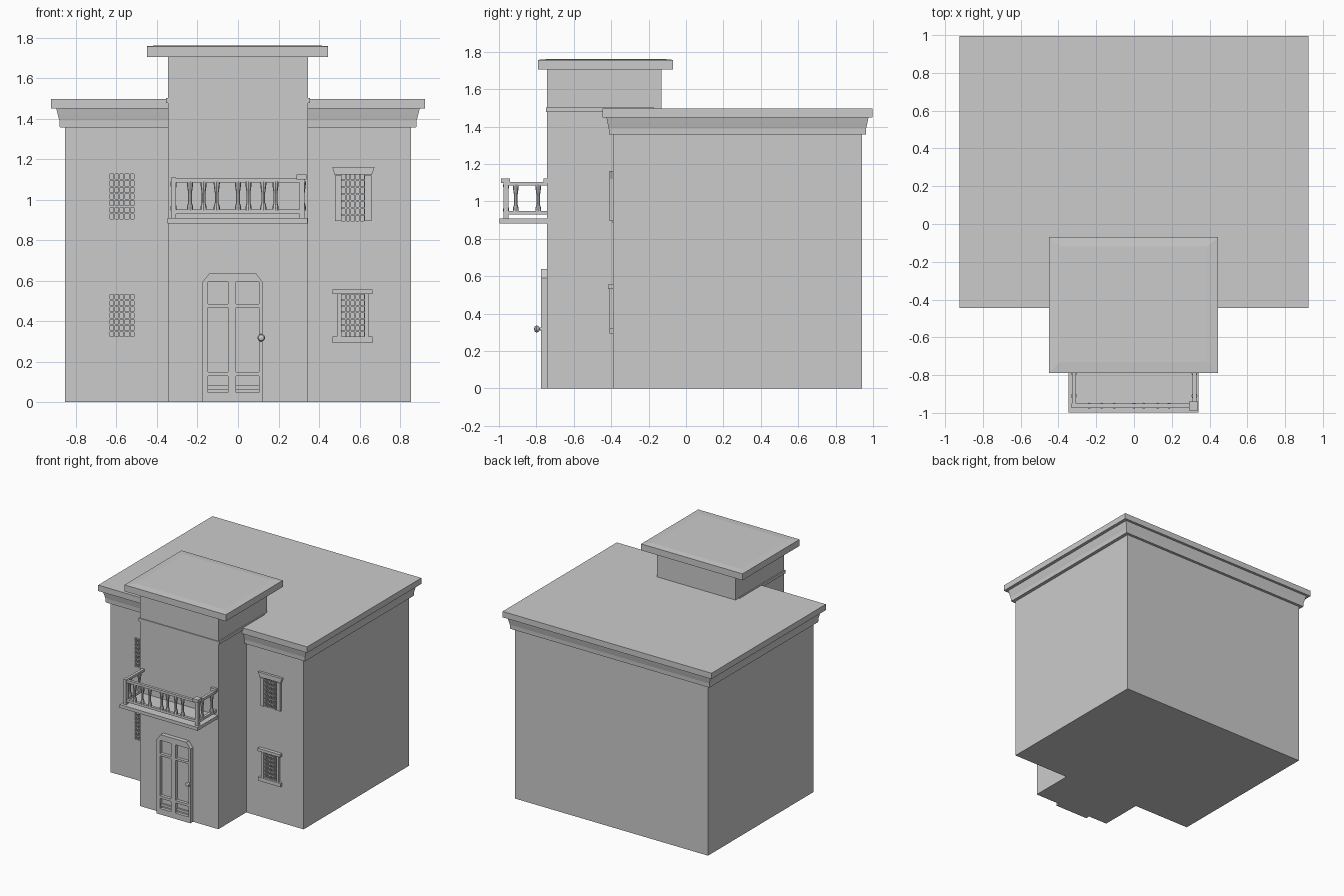
import bpy, bmesh, math
from mathutils import Matrix

if "Cube" in bpy.data.objects:
    bpy.data.objects.remove(bpy.data.objects["Cube"])


def finish(name, bm):
    bmesh.ops.recalc_face_normals(bm, faces=bm.faces)
    me = bpy.data.meshes.new(name)
    bm.to_mesh(me)
    bm.free()
    ob = bpy.data.objects.new(name, me)
    bpy.context.collection.objects.link(ob)
    return ob


def boxes(name, items):
    """Boxes given as (x0, x1, y0, y1, z0, z1), joined in one object."""
    bm = bmesh.new()
    for x0, x1, y0, y1, z0, z1 in items:
        m = Matrix.Translation(((x0 + x1) / 2, (y0 + y1) / 2, (z0 + z1) / 2))
        bmesh.ops.create_cube(bm, size=1, matrix=m @ Matrix.Diagonal((x1 - x0, y1 - y0, z1 - z0, 1)))
    return finish(name, bm)


def stack(name, rings):
    """Loft rectangles (x0, x1, y0, y1, z) from bottom to top."""
    bm = bmesh.new()
    prev = None
    for i, (x0, x1, y0, y1, z) in enumerate(rings):
        ring = [bm.verts.new(p) for p in ((x0, y0, z), (x1, y0, z), (x1, y1, z), (x0, y1, z))]
        if prev:
            for k in range(4):
                bm.faces.new((prev[k], prev[(k + 1) % 4], ring[(k + 1) % 4], ring[k]))
        if i in (0, len(rings) - 1):
            bm.faces.new(ring)
        prev = ring
    return finish(name, bm)


def plate(name, outline, y0, y1):
    """Extrude an (x, z) outline along y."""
    bm = bmesh.new()
    face = bm.faces.new([bm.verts.new((x, y0, z)) for x, z in outline])
    new = bmesh.ops.extrude_face_region(bm, geom=[face])['geom']
    bmesh.ops.translate(bm, vec=(0, y1 - y0, 0), verts=[v for v in new if isinstance(v, bmesh.types.BMVert)])
    return finish(name, bm)


def lathe(name, centres, profile, segs, axis_rot=Matrix()):
    """Revolve an (r, h) profile at each centre."""
    bm = bmesh.new()
    for c in centres:
        m = Matrix.Translation(c) @ axis_rot
        prev = None
        for i, (r, h) in enumerate(profile):
            ring = [bm.verts.new(m @ Matrix.Rotation(2 * math.pi * k / segs, 4, 'Z') @ Matrix.Translation((r, 0, h))
                                 .to_translation()) for k in range(segs)]
            if prev:
                for k in range(segs):
                    bm.faces.new((prev[k], prev[(k + 1) % segs], ring[(k + 1) % segs], ring[k]))
            if i in (0, len(profile) - 1):
                bm.faces.new(ring)
            prev = ring
    return finish(name, bm)


def cut(ob, items):
    cutter = boxes(ob.name + "_cutter", items)
    cutter.hide_render = True
    cutter.hide_set(True)
    mod = ob.modifiers.new("openings", 'BOOLEAN')
    mod.operation, mod.solver, mod.object = 'DIFFERENCE', 'EXACT', cutter
    bpy.context.view_layer.objects.active = ob
    bpy.ops.object.modifier_apply(modifier=mod.name)
    bpy.data.objects.remove(cutter)


# main block with shallow window recesses
F = -0.39
windows = [(-0.637, -0.51, 0.9, 1.13), (-0.637, -0.51, 0.32, 0.535),
           (0.508, 0.625, 0.89, 1.13), (0.508, 0.625, 0.32, 0.535)]
body = boxes("main_block", [(-0.853, 0.853, F, 0.94, 0, 1.37)])
cut(body, [(a, b, F - 0.02, F + 0.02, c, d) for a, b, c, d in windows])

# window lattices
for n, (a, b, c, d) in enumerate(windows):
    t = 0.004
    bars = []
    for i in range(6):
        x = a + (b - a) * i / 5
        bars.append((x - t, x + t, F - 0.006, F + 0.012, c, d))
    for j in range(8):
        z = c + (d - c) * j / 7
        bars.append((a, b, F - 0.004, F + 0.01, z - t, z + t))
    boxes("window_lattice_%d" % n, bars)

# framed windows on the right wing
boxes("upper_window_jambs", [(0.478, 0.51, F - 0.018, F, 0.895, 1.12),
                             (0.624, 0.658, F - 0.018, F, 0.895, 1.12)])
plate("upper_window_head", [(0.482, 1.125), (0.656, 1.125), (0.66, 1.12), (0.675, 1.162), (0.465, 1.162), (0.478, 1.12)],
      F - 0.02, F)
boxes("lower_window_frame", [(0.488, 0.51, F - 0.018, F, 0.32, 0.54),
                             (0.624, 0.645, F - 0.018, F, 0.32, 0.54),
                             (0.466, 0.663, F - 0.02, F, 0.293, 0.323),
                             (0.466, 0.663, F - 0.028, F, 0.533, 0.556)])

# stepped cornice and flat roof
def around(o, z):
    return (-0.853 - o, 0.853 + o, F - o * 0.8, 0.94 + o * 0.8, z)
stack("cornice", [around(0.027, 1.357), around(0.029, 1.39), around(0.037, 1.42), around(0.045, 1.452)])
stack("roof_slab", [around(0.07, 1.45), around(0.07, 1.497)])

# entrance tower, trim band and cap
boxes("entrance_tower", [(-0.346, 0.346, -0.742, -0.13, 0, 1.71)])
boxes("tower_band", [(-0.355, 0.355, -0.749, -0.17, 1.478, 1.502)])
stack("tower_cap", [(-0.45, 0.445, -0.79, -0.07, 1.705), (-0.45, 0.445, -0.79, -0.07, 1.757),
                    (-0.39, 0.385, -0.73, -0.12, 1.762)])

# door with chamfered head and sunk panels
door = plate("door", [(-0.176, 0), (0.122, 0), (0.122, 0.592), (0.087, 0.638), (-0.14, 0.638), (-0.176, 0.592)],
             -0.776, -0.74)
cut(door, [(a, b, -0.8, -0.752, c, d) for a, b in ((-0.147, -0.05), (-0.01, 0.104))
           for c, d in ((0.047, 0.128), (0.148, 0.468), (0.485, 0.592))])
boxes("door_panel_rails", [(a, b, -0.764, -0.75, z, z + 0.02) for a, b in ((-0.148, -0.049), (-0.011, 0.105))
                           for z in (0.062,)])
knob = lathe("door_knob", [(0.115, -0.77, 0.318)],
             [(0.01, 0), (0.006, 0.012), (0.014, 0.018), (0.019, 0.028), (0.014, 0.038), (0.004, 0.042)],
             12, Matrix.Rotation(math.pi / 2, 4, 'X'))

# balcony floor and rails
boxes("balcony_floor", [(-0.347, 0.342, -0.997, -0.74, 0.882, 0.908)])
L, R, B = -0.318, 0.32, -0.962
rails = []
for z0, z1 in ((0.93, 0.95), (1.085, 1.105)):
    rails.append((L - 0.01, R + 0.01, B - 0.011, B + 0.011, z0, z1))
    for x in (L, R):
        rails.append((x - 0.011, x + 0.011, B, -0.74, z0, z1))
boxes("balcony_rails", rails)

# corner posts, corner cap and wall ends
boxes("balcony_posts", [(x - 0.013, x + 0.013, B - 0.013, B + 0.013, 0.905, 1.108) for x in (L, R - 0.004)])
boxes("balcony_post_caps", [(0.29, 0.338, -0.988, -0.94, 1.1, 1.123),
                            (0.29, 0.338, -0.762, -0.74, 1.1, 1.123)])

# balusters
spots = [(x, B, 0) for x in (-0.237, -0.17, -0.105, 0.0, 0.052, 0.125, 0.185)]
spots += [(x, y, 0) for x in (L, R) for y in (-0.91, -0.79)]
lathe("balusters", spots, [(0.016, 0.945), (0.015, 0.965), (0.009, 0.985), (0.009, 1.03), (0.014, 1.065), (0.016, 1.09)], 8)

bpy.ops.object.select_all(action='DESELECT')
knob.select_set(True)
bpy.context.view_layer.objects.active = knob
bpy.ops.object.shade_smooth_by_angle()
